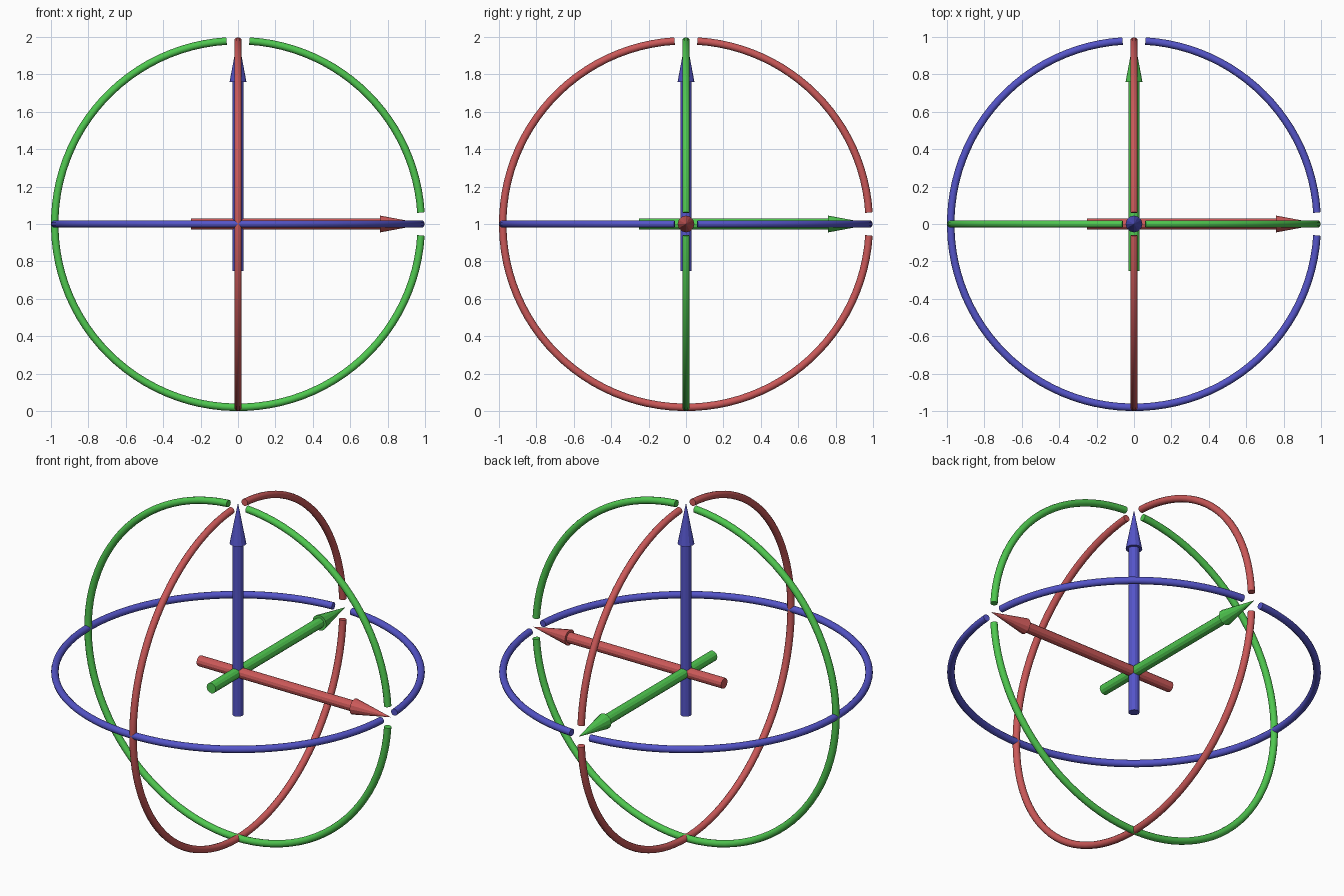
import bpy, bmesh, math
from mathutils import Matrix, Vector

if "Cube" in bpy.data.objects:
    bpy.data.objects.remove(bpy.data.objects["Cube"])

CENTRE = Matrix.Translation((0, 0, 1))
RING_R, TUBE_R = 0.98, 0.02
GAP = 0.0625  # half-angle of each ring gap


def make_material(name, rgb):
    m = bpy.data.materials.new(name)
    m.diffuse_color = (*rgb, 1)
    m.use_nodes = True
    m.node_tree.nodes["Principled BSDF"].inputs["Base Color"].default_value = m.diffuse_color
    return m


def finish(obj, name, mat, turn):
    obj.name = name
    obj.data.materials.append(mat)
    obj.matrix_world = CENTRE @ turn
    bpy.ops.object.select_all(action='DESELECT')
    obj.select_set(True)
    bpy.context.view_layer.objects.active = obj


def arrow(name, mat, turn, sides=12):
    # faceted shaft and cone head along local z
    bm = bmesh.new()
    for r1, r2, z0, z1 in ((0.03, 0.03, -0.25, 0.77), (0.045, 0, 0.76, 1.0)):
        bmesh.ops.create_cone(bm, cap_ends=True, segments=sides, radius1=r1, radius2=r2,
                              depth=z1 - z0, matrix=Matrix.Translation((0, 0, (z0 + z1) / 2)))
    me = bpy.data.meshes.new(name)
    bm.to_mesh(me)
    bm.free()
    obj = bpy.data.objects.new(name, me)
    bpy.context.collection.objects.link(obj)
    finish(obj, name, mat, turn)


def ring(name, mat, turn):
    # quarter arc plus three-quarter arc, open where the arrow tips point
    cu = bpy.data.curves.new(name, 'CURVE')
    cu.dimensions = '3D'
    cu.bevel_depth = TUBE_R
    cu.bevel_resolution = 4
    cu.use_fill_caps = True
    for a0, a1, n in ((0, math.pi / 2, 24), (math.pi / 2, 2 * math.pi, 72)):
        sp = cu.splines.new('POLY')
        sp.points.add(n)
        for i, p in enumerate(sp.points):
            a = a0 + GAP + (a1 - a0 - 2 * GAP) * i / n
            p.co = (RING_R * math.cos(a), RING_R * math.sin(a), 0, 1)
    obj = bpy.data.objects.new(name, cu)
    bpy.context.collection.objects.link(obj)
    finish(obj, name, mat, turn)
    bpy.ops.object.convert(target='MESH')
    bpy.ops.object.shade_smooth_by_angle(angle=math.radians(50))


# one arrow and one ring per axis, by cycling the axes
AXES = (("x", "red", (0.60, 0.10, 0.10), 1),
        ("y", "green", (0.08, 0.58, 0.08), 2),
        ("z", "blue", (0.09, 0.09, 0.58), 0))
for axis, colour, rgb, steps in AXES:
    turn = Matrix.Rotation(steps * 2 * math.pi / 3, 4, Vector((1, 1, 1)).normalized())
    mat = make_material(colour, rgb)
    arrow(axis + "_arrow", mat, turn)
    ring(axis + "_ring", mat, turn)
